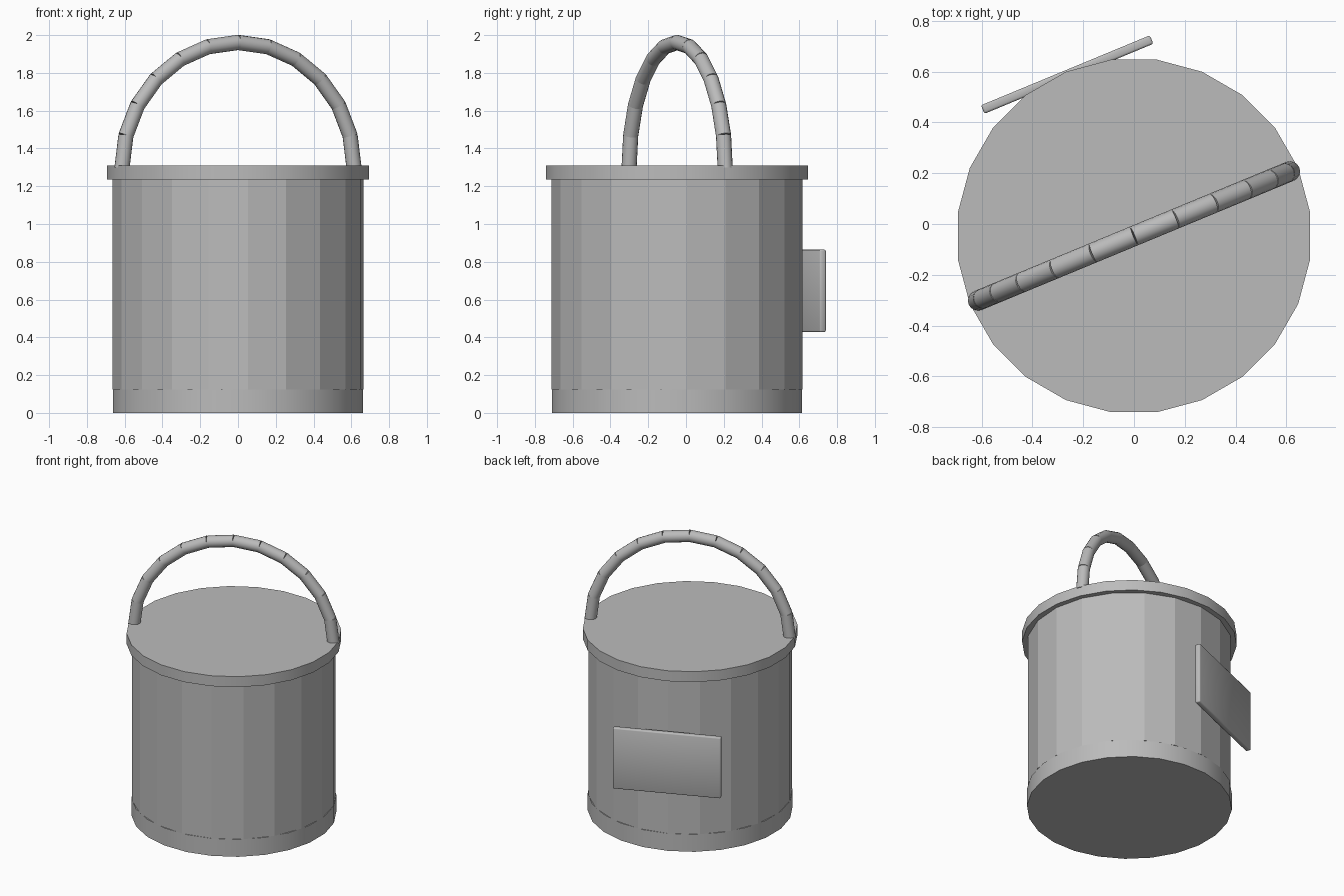
import bpy, math
from mathutils import Vector, Matrix

cube = bpy.data.objects.get("Cube")
if cube:
    bpy.data.objects.remove(cube, do_unlink=True)

TURN = math.radians(22.5)          # whole bucket is turned about z
CENTRE = Vector((0, -0.047, 0))
PLACE = Matrix.Translation(CENTRE) @ Matrix.Rotation(TURN, 4, 'Z')

grey = bpy.data.materials.new("plain grey")
grey.use_nodes = True
grey.diffuse_color = (0.5, 0.5, 0.5, 1)
grey.node_tree.nodes["Principled BSDF"].inputs["Base Color"].default_value = (0.5, 0.5, 0.5, 1)


def finish(obj, name, matrix, smooth):
    obj.name = name
    obj.data.materials.append(grey)
    obj.matrix_world = PLACE @ matrix
    if smooth:
        bpy.ops.object.shade_smooth_by_angle(angle=math.radians(40))
    return obj


def cylinder(name, sides, radius, depth, matrix, smooth=True):
    bpy.ops.mesh.primitive_cylinder_add(vertices=sides, radius=radius, depth=depth)
    obj = bpy.context.object
    # start the ring of corners on the local x axis
    obj.data.transform(Matrix.Rotation(math.pi / 2, 4, 'Z'))
    return finish(obj, name, matrix, smooth)


def drum(name, sides, radius, bottom, top, smooth):
    middle = Matrix.Translation((0, 0, (bottom + top) / 2))
    return cylinder(name, sides, radius, top - bottom, middle, smooth)


# Bucket: smooth base band, faceted wall, smooth lid
drum("base_band", 24, 0.668, 0, 0.125, True)
drum("bucket_wall", 20, 0.667, 0.125, 1.24, False)
drum("lid", 24, 0.70, 1.235, 1.31, True)

# Handle: a half ring of straight overlapping tubes
SEGMENTS, RING, TUBE = 12, 0.665, 0.04
step = math.pi / SEGMENTS
points = [Vector((RING * math.cos(i * step), 0, 1.296 + RING * math.sin(i * step)))
          for i in range(SEGMENTS + 1)]
for i, (a, b) in enumerate(zip(points, points[1:])):
    along = b - a
    aim = along.to_track_quat('Z', 'Y').to_matrix().to_4x4()
    cylinder(f"handle_segment_{i + 1}", 16, TUBE, along.length + 0.004,
             Matrix.Translation((a + b) / 2) @ aim)

# Label plate on the back
bpy.ops.mesh.primitive_cube_add(size=1)
plate = bpy.context.object
plate.data.transform(Matrix.Diagonal((0.72, 0.036, 0.437, 1)))
finish(plate, "label_plate", Matrix.Translation((0, 0.688, 0.646)), False)
bevel = plate.modifiers.new("soft_edges", 'BEVEL')
bevel.width = 0.008
bevel.segments = 2
for face in plate.data.polygons:
    face.use_smooth = True
